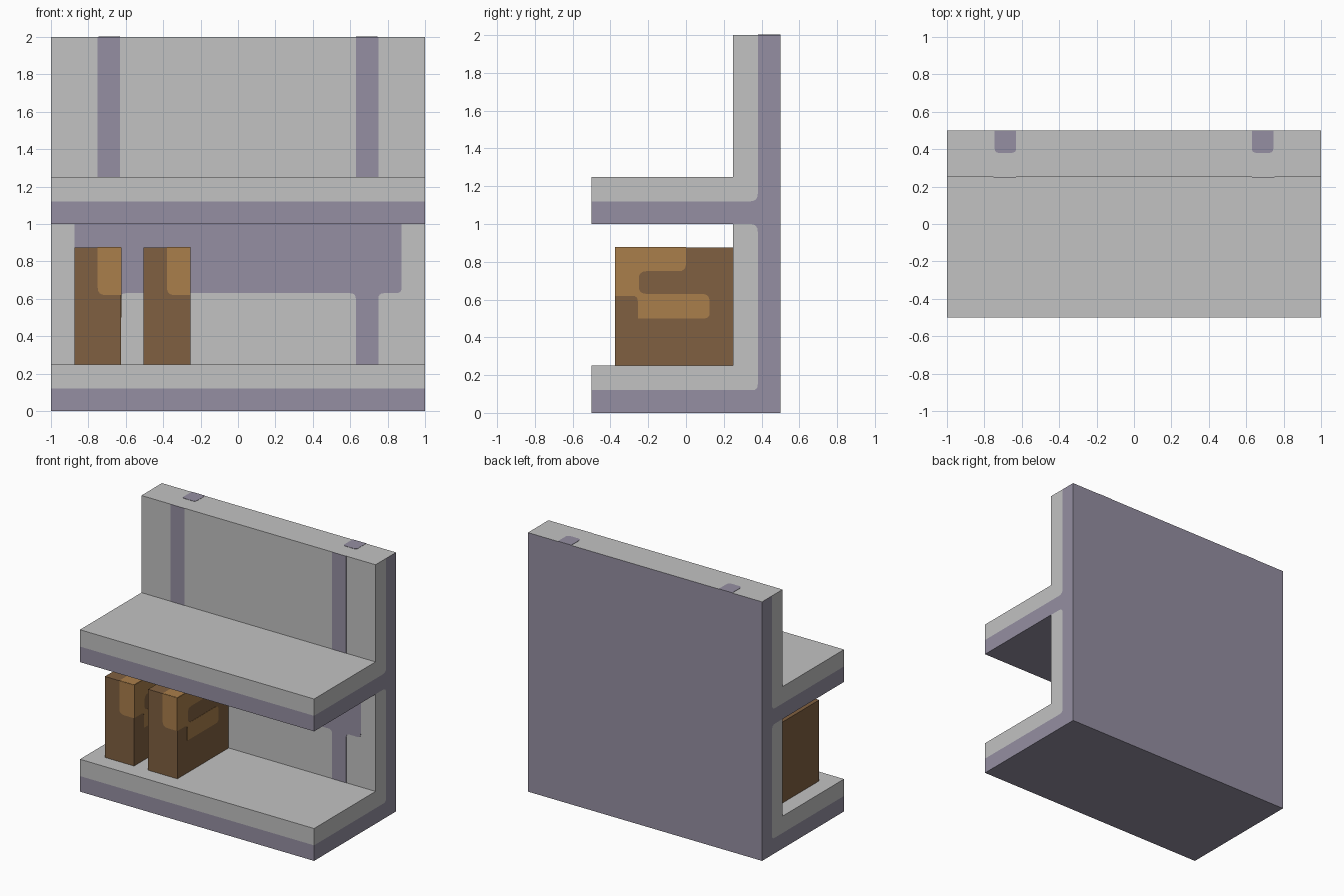
import bpy
import bmesh
from mathutils import Vector

cube = bpy.data.objects.get("Cube")
if cube:
    bpy.data.objects.remove(cube, do_unlink=True)


def material(name, r, g, b):
    m = bpy.data.materials.new(name)
    m.use_nodes = True
    m.diffuse_color = (r, g, b, 1)
    m.node_tree.nodes["Principled BSDF"].inputs["Base Color"].default_value = (r, g, b, 1)
    return m


grey = material("light grey", 0.54, 0.54, 0.54)
purple = material("dusty purple", 0.30, 0.275, 0.36)
brown = material("dark brown", 0.216, 0.117, 0.052)
tan = material("tan", 0.40, 0.21, 0.07)

SKIN = 0.002


def rounded(corners):
    """Corners are (a, b) or (a, b, radius); the latter are rounded."""
    out = []
    for i, c in enumerate(corners):
        p = Vector(c[:2])
        if len(c) == 2:
            out.append(p)
            continue
        before = Vector(corners[i - 1][:2]) - p
        after = Vector(corners[(i + 1) % len(corners)][:2]) - p
        start, end = p + before.normalized() * c[2], p + after.normalized() * c[2]
        for t in (0, 0.25, 0.5, 0.75, 1):
            out.append(start * (1 - t) ** 2 + p * 2 * t * (1 - t) + end * t * t)
    return out


def prism(name, corners, axis, low, high, *mats):
    """Extrude an outline along an axis from low to high."""
    place = {"x": lambda a, b, t: (t, a, b),
             "y": lambda a, b, t: (a, t, b),
             "z": lambda a, b, t: (a, b, t)}[axis]
    bm = bmesh.new()
    pts = rounded(corners)
    rings = [[bm.verts.new(place(p.x, p.y, t)) for p in pts] for t in (low, high)]
    bm.faces.new(rings[0])
    bm.faces.new(rings[1])
    for i in range(len(pts)):
        bm.faces.new((rings[0][i - 1], rings[0][i], rings[1][i], rings[1][i - 1]))
    bmesh.ops.recalc_face_normals(bm, faces=bm.faces)
    mesh = bpy.data.meshes.new(name)
    bm.to_mesh(mesh)
    bm.free()
    for m in mats:
        mesh.materials.append(m)
    obj = bpy.data.objects.new(name, mesh)
    bpy.context.collection.objects.link(obj)
    return obj


def rect(a0, b0, a1, b1):
    return [(a0, b0), (a1, b0), (a1, b1), (a0, b1)]


# Purple frame: back sheet with the undersides of both shelves
frame = prism("shelf_frame", [
    (-0.5, 0), (0.5, 0), (0.5, 2), (0.38, 2), (0.38, 1.12, 0.04), (-0.5, 1.12),
    (-0.5, 1), (0.25, 1), (0.38, 1, 0.04), (0.38, 0.12, 0.03), (-0.5, 0.12)],
    "x", -1, 1, purple, grey)
for f in frame.data.polygons:
    if f.normal.z > 0.9 and f.center.z > 1.9:
        f.material_index = 1

# Grey linings that form the shelf tops and wall fronts
prism("lower_shelf_lining", [
    (-0.5, 0.12), (0.38, 0.12, 0.03), (0.38, 1, 0.04), (0.25, 1),
    (0.25, 0.25), (-0.5, 0.25)], "x", -1, 1, grey)
prism("upper_shelf_lining", [
    (-0.5, 1.12), (0.38, 1.12, 0.04), (0.38, 2), (0.25, 2),
    (0.25, 1.25), (-0.5, 1.25)], "x", -1, 1, grey)

# Wall stripes, mirrored left and right
for side, s in (("left", 1), ("right", -1)):
    prism(f"{side}_upper_stripe", rect(s * 0.63, 1.25, s * 0.75, 2),
          "y", 0.25 - SKIN, 0.25, purple)
    prism(f"{side}_top_patch", [
        (s * 0.63, 0.5), (s * 0.63, 0.38, 0.025), (s * 0.745, 0.38, 0.025), (s * 0.745, 0.5)],
        "z", 2, 2 + SKIN, purple)

# Broad band and legs on the lower wall
prism("lower_wall_band", [
    (-0.875, 1), (-0.875, 0.63, 0.03), (-0.75, 0.63, 0.03), (-0.75, 0.25), (-0.63, 0.25),
    (-0.63, 0.63, 0.03), (0.63, 0.63, 0.03), (0.63, 0.25), (0.75, 0.25),
    (0.75, 0.63, 0.03), (0.875, 0.63, 0.03), (0.875, 1)],
    "y", 0.25 - SKIN, 0.25, purple)

# Two books with tan markings on the front, top and left faces
for label, x in (("outer", -0.875), ("inner", -0.505)):
    mid, right = x + 0.125, x + 0.25
    prism(f"{label}_book", rect(-0.375, 0.25, 0.25, 0.875), "x", x, right, brown)
    prism(f"{label}_book_front_mark", [
        (mid, 0.875), (mid, 0.62, 0.04), (right, 0.62), (right, 0.875)],
        "y", -0.375 - SKIN, -0.375, tan)
    prism(f"{label}_book_side_mark", [
        (-0.375, 0.875), (0, 0.875), (0, 0.75, 0.04), (-0.25, 0.75, 0.04),
        (-0.25, 0.63, 0.04), (0.125, 0.63, 0.04), (0.125, 0.5, 0.03),
        (-0.255, 0.5), (-0.255, 0.62, 0.03), (-0.375, 0.62)],
        "x", right, right + SKIN, tan)
    prism(f"{label}_book_top_mark", [
        (mid, -0.375), (right, -0.375), (right, 0), (mid, 0, 0.04)],
        "z", 0.875, 0.875 + SKIN, tan)
